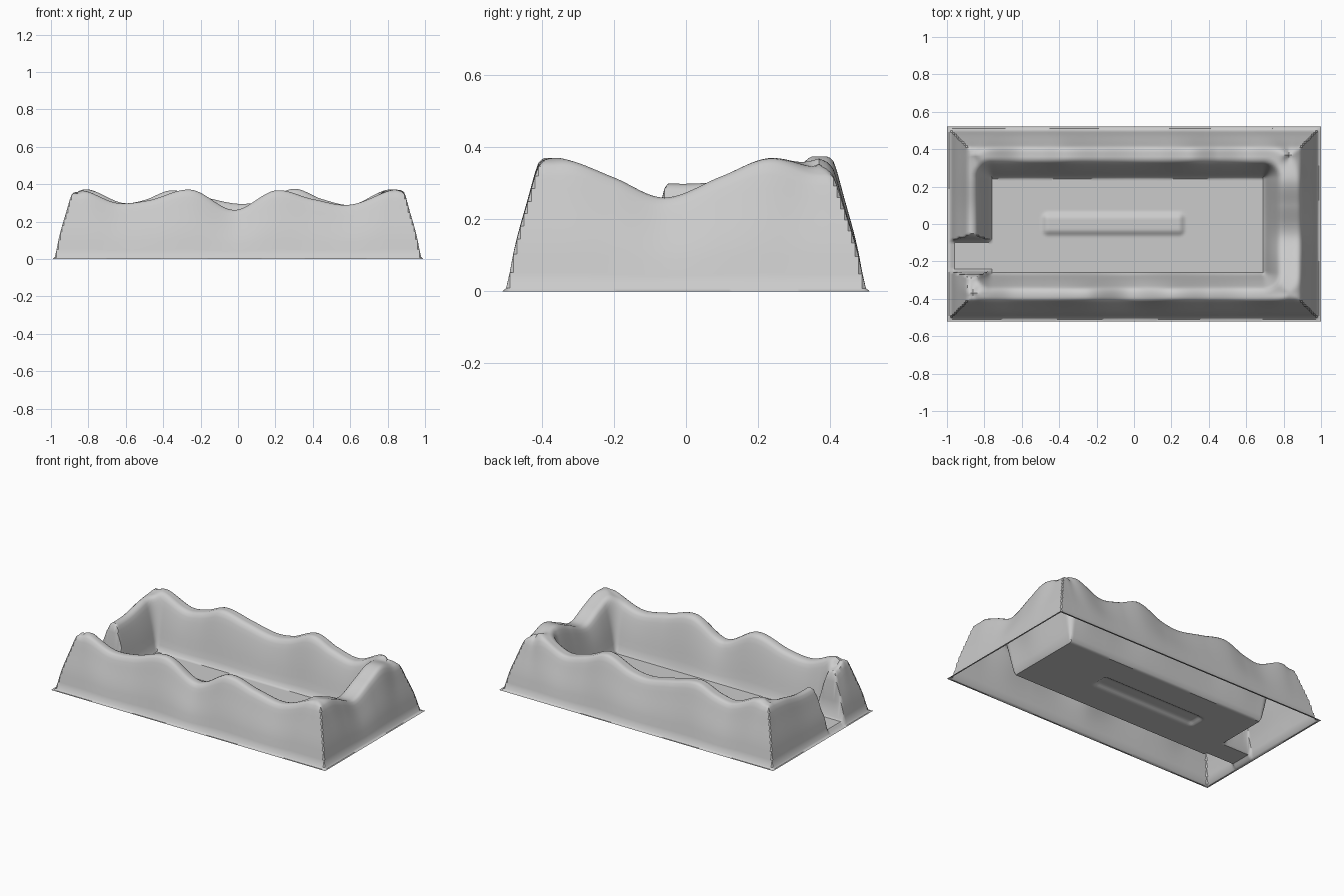
import bpy, bmesh, math

if "Cube" in bpy.data.objects:
    bpy.data.objects.remove(bpy.data.objects["Cube"])


def curve(pts, t):
    """Smooth (Hermite) interpolation through (position, value) points."""
    if t <= pts[0][0]:
        return pts[0][1]
    if t >= pts[-1][0]:
        return pts[-1][1]
    n = len(pts)
    i = next(k for k in range(n - 1) if t <= pts[k + 1][0])
    (x0, y0), (x1, y1) = pts[i], pts[i + 1]

    def slope(k):
        a, b = pts[max(k - 1, 0)], pts[min(k + 1, n - 1)]
        return (b[1] - a[1]) / (b[0] - a[0])
    h = x1 - x0
    u = (t - x0) / h
    return ((2*u**3 - 3*u*u + 1) * y0 + (u**3 - 2*u*u + u) * h * slope(i)
            + (3*u*u - 2*u**3) * y1 + (u**3 - u*u) * h * slope(i + 1))


# Wavy crest heights along each wall
FRONT = [(-.90, .355), (-.82, .365), (-.65, .30), (-.48, .313), (-.25, .37), (-.02, .262),
         (.20, .366), (.40, .32), (.60, .29), (.83, .37), (.88, .36)]
BACK = [(-.90, .35), (-.80, .372), (-.62, .30), (-.50, .315), (-.36, .366), (-.18, .33),
        (0, .295), (.13, .31), (.30, .375), (.45, .32), (.61, .29), (.80, .37), (.88, .33)]
RIGHT = [(-.41, .36), (-.35, .37), (-.20, .315), (-.06, .26), (.10, .32), (.23, .37), (.35, .345), (.41, .325)]
LEFT = [(-.41, .355), (-.30, .32), (-.06, .30), (.08, .304), (.25, .34), (.41, .355)]

# Wall slopes as fraction of height by distance
OUTER = [(.015, 0), (.025, .05), (.05, .36), (.08, .67), (.108, .95), (.125, 1)]
INNER = [(0, 0), (.012, .08), (.045, .55), (.08, .93), (.105, 1)]
GAP = [(0, 0), (.008, .1), (.025, .8), (.04, 1)]
FLOOR = .025


def span(v, lo, hi):
    return max(lo - v, v - hi, 0)


def crest(x, y):
    walls = ((abs(y + .37), curve(FRONT, x)), (abs(y - .37), curve(BACK, x)),
             (abs(x - .83), curve(RIGHT, y)), (abs(x + .86), curve(LEFT, y)))
    ws = [1 / (d + .015) ** 3 for d, _ in walls]
    return sum(w * h for w, (_, h) in zip(ws, walls)) / sum(ws)


def height(x, y):
    out = curve(OUTER, min(1 - abs(x), .52 - abs(y)))
    f = min(out, curve(INNER, math.hypot(span(x, -.76, .69), span(y, -.26, .245))))
    # entrance gap through the left wall
    if x < -.7:
        f = min(f, curve(GAP, span(y, -.245, -.095)))
    z = FLOOR * min(1, out * 6) + f * (crest(x, y) - FLOOR)
    # low raised strip on the floor
    d = math.hypot(span(x, -.46, .24), span(y, -.03, .03))
    if d < .04:
        z += .018 * (.5 + .5 * math.cos(math.pi * d / .04))
    return z


# Walled enclosure: one open-bottomed sheet shaped as a height field
bm = bmesh.new()
bmesh.ops.create_grid(bm, x_segments=200, y_segments=104, size=1)
for v in bm.verts:
    v.co.y *= .52
    v.co.z = height(v.co.x, v.co.y)
mesh = bpy.data.meshes.new("walled_enclosure")
bm.to_mesh(mesh)
bm.free()
ob = bpy.data.objects.new("walled_enclosure", mesh)
bpy.context.collection.objects.link(ob)
bpy.context.view_layer.objects.active = ob
ob.select_set(True)
bpy.ops.object.shade_smooth_by_angle(angle=math.radians(40))
